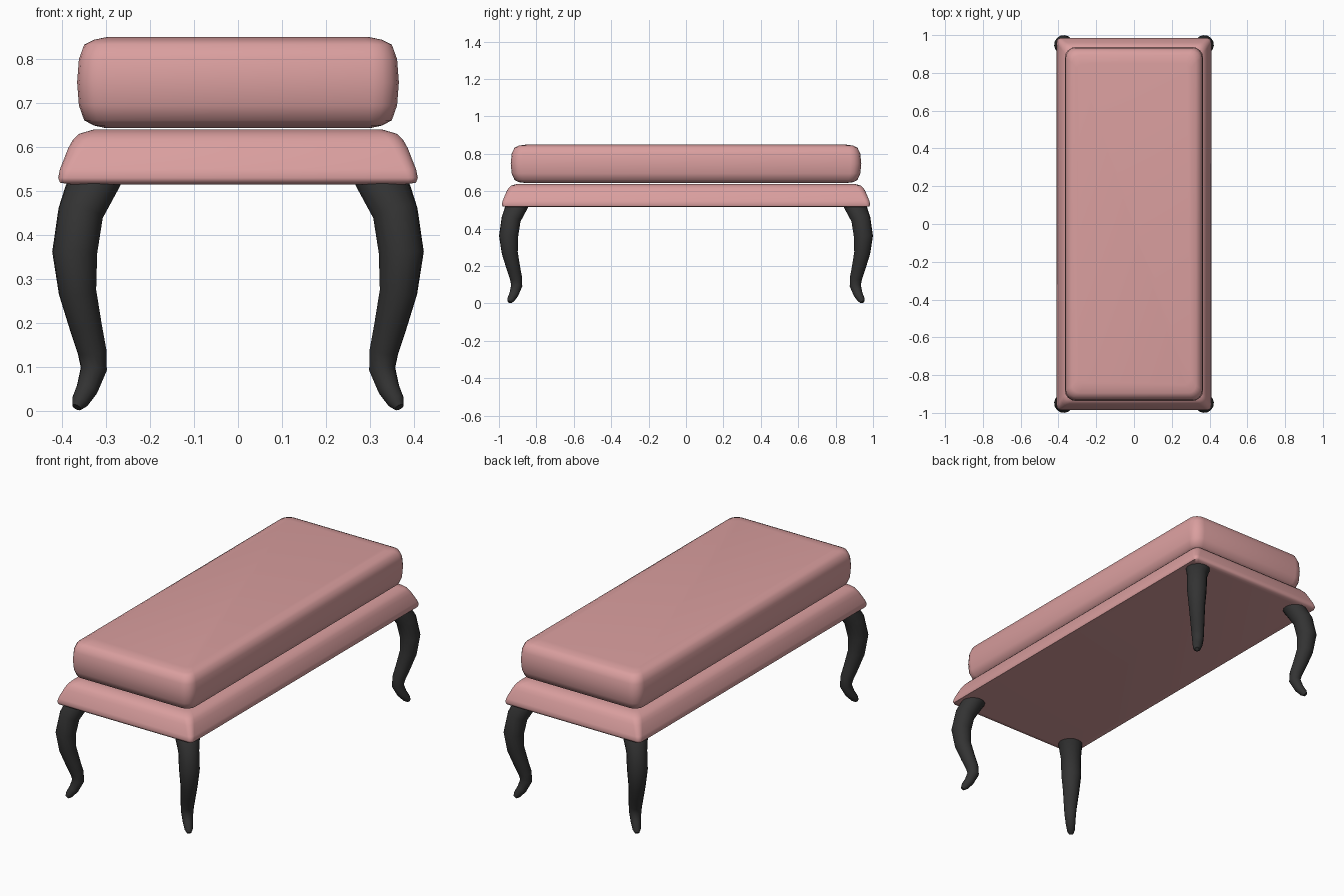
import bpy, bmesh, math
from mathutils import Vector

if "Cube" in bpy.data.objects:
    bpy.data.objects.remove(bpy.data.objects["Cube"])


def material(name, rgb):
    m = bpy.data.materials.new(name)
    m.diffuse_color = (*rgb, 1)
    m.use_nodes = True
    m.node_tree.nodes["Principled BSDF"].inputs["Base Color"].default_value = m.diffuse_color
    return m


pink = material("dusty pink fabric", (0.70, 0.345, 0.345))
black = material("black painted wood", (0.033, 0.033, 0.033))


def loft(name, rings, mat, angle):
    """Skin a stack of equal-sized rings and cap both ends."""
    bm = bmesh.new()
    loops = [[bm.verts.new(p) for p in ring] for ring in rings]
    n = len(loops[0])
    for a, b in zip(loops, loops[1:]):
        for i in range(n):
            j = (i + 1) % n
            bm.faces.new((a[i], a[j], b[j], b[i]))
    bm.faces.new(loops[0])
    bm.faces.new(loops[-1])
    bmesh.ops.recalc_face_normals(bm, faces=bm.faces)
    me = bpy.data.meshes.new(name)
    bm.to_mesh(me)
    bm.free()
    me.materials.append(mat)
    ob = bpy.data.objects.new(name, me)
    bpy.context.collection.objects.link(ob)
    bpy.ops.object.select_all(action='DESELECT')
    ob.select_set(True)
    bpy.context.view_layer.objects.active = ob
    bpy.ops.object.shade_smooth_by_angle(angle=math.radians(angle))
    return ob


def rounded_rect(hx, hy, r, z, steps=4):
    pts = []
    for k, (sx, sy) in enumerate([(1, 1), (-1, 1), (-1, -1), (1, -1)]):
        for s in range(steps + 1):
            a = math.pi / 2 * (k + s / steps)
            pts.append((sx * (hx - r) + r * math.cos(a),
                        sy * (hy - r) + r * math.sin(a), z))
    return pts


# Cushion: (half width, half length, corner radius, height)
cushion = [(0.300, 0.850, 0.030, 0.643), (0.328, 0.895, 0.040, 0.649),
           (0.350, 0.917, 0.048, 0.661), (0.362, 0.932, 0.055, 0.695),
           (0.366, 0.937, 0.058, 0.747), (0.362, 0.932, 0.055, 0.800),
           (0.350, 0.917, 0.048, 0.833), (0.328, 0.895, 0.040, 0.844),
           (0.300, 0.850, 0.030, 0.850)]
loft("cushion", [rounded_rect(*p) for p in cushion], pink, 60)

# Upholstered base with sloping sides
base = [(0.380, 0.955, 0.012, 0.515), (0.405, 0.980, 0.018, 0.519),
        (0.409, 0.985, 0.022, 0.530), (0.405, 0.980, 0.026, 0.550),
        (0.386, 0.960, 0.032, 0.598), (0.376, 0.950, 0.034, 0.616),
        (0.362, 0.936, 0.032, 0.630), (0.328, 0.900, 0.026, 0.640)]
loft("seat_base", [rounded_rect(*p) for p in base], pink, 60)

# Cabriole leg path running outward on the diagonal: (x, z, radius)
path = [(0.322, 0.530, 0.063), (0.330, 0.512, 0.0625), (0.358, 0.450, 0.052),
        (0.3715, 0.360, 0.0515), (0.365, 0.270, 0.043), (0.346, 0.190, 0.037),
        (0.332, 0.135, 0.033), (0.328, 0.095, 0.030), (0.343, 0.050, 0.025),
        (0.359, 0.022, 0.020), (0.367, 0.008, 0.011)]


def leg_rings(sx, sy, sides=14):
    centres = [Vector((sx * x, sy * (x + 0.577), z)) for x, z, r in path]
    side = Vector((sx, -sy, 0)).normalized()
    rings = []
    for i, c in enumerate(centres):
        if i < 2:
            t = Vector((0, 0, -1))
        else:
            t = (centres[min(i + 1, len(path) - 1)] - centres[i - 1]).normalized()
        out = t.cross(side)
        r = path[i][2]
        rings.append([])
        for k in range(sides):
            a = 2 * math.pi * k / sides
            p = c + r * (math.cos(a) * out + math.sin(a) * side)
            p.z = max(p.z, 0)
            rings[-1].append(p)
    return rings


for sy, end in ((-1, "front"), (1, "back")):
    for sx, hand in ((-1, "left"), (1, "right")):
        loft(f"{end}_{hand}_leg", leg_rings(sx, sy), black, 60)
